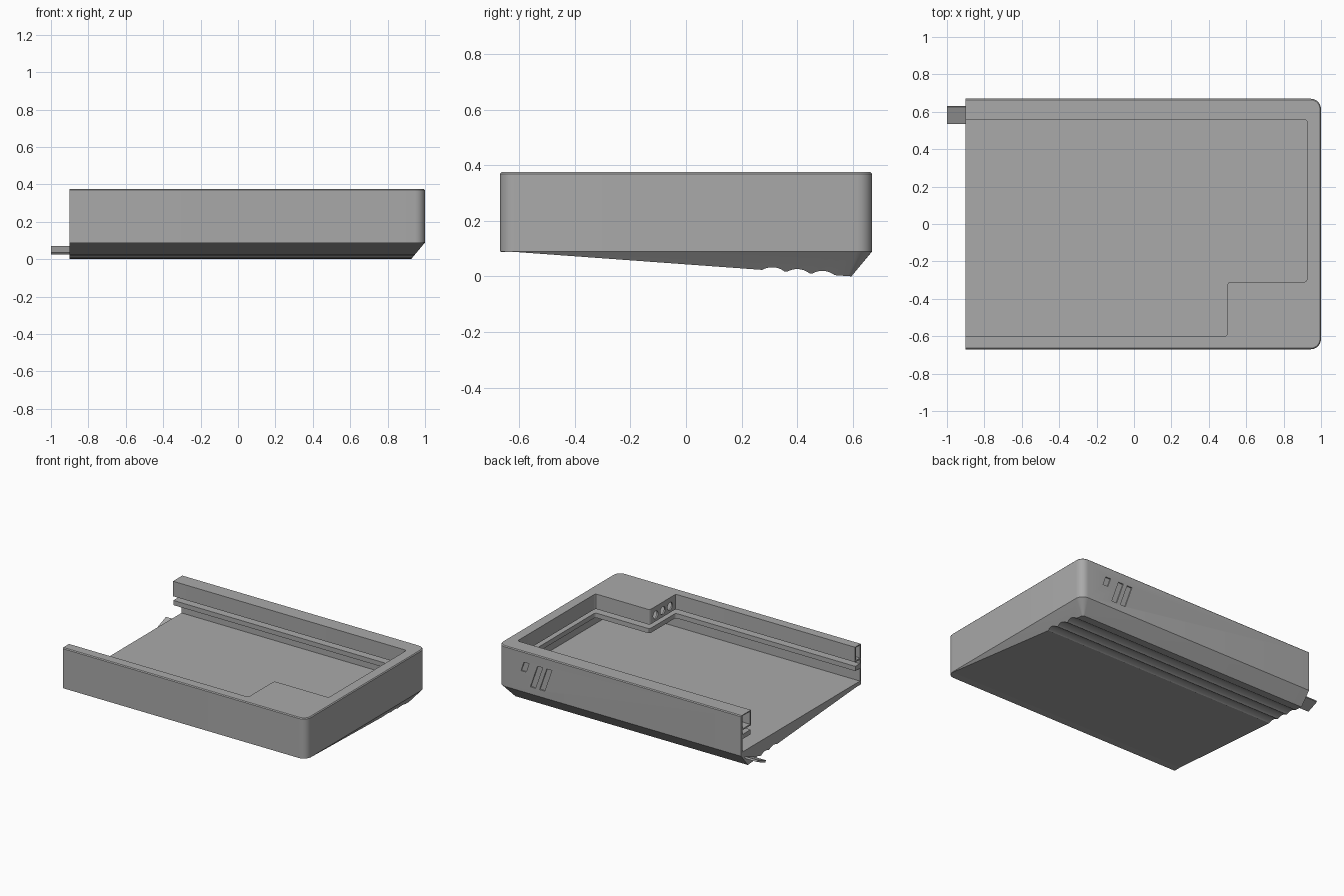
import bpy, bmesh, math
from mathutils import Vector

if "Cube" in bpy.data.objects:
    bpy.data.objects.remove(bpy.data.objects["Cube"])

grey = bpy.data.materials.new("plain_grey")
grey.use_nodes = True
grey.diffuse_color = (0.4, 0.4, 0.4, 1)
grey.node_tree.nodes["Principled BSDF"].inputs["Base Color"].default_value = (0.4, 0.4, 0.4, 1)

END, BACK, WALL = -0.9, 0.67, 0.015
RIM, TOP, FLOOR = 0.09, 0.375, 0.115


def rounded(points, radius, steps=6):
    """Open path with every inner right-angle corner filleted."""
    pts = [Vector(p) for p in points]
    out = [pts[0]]
    for prev, p, nxt in zip(pts, pts[1:], pts[2:]):
        a, b = (prev - p).normalized(), (nxt - p).normalized()
        c = p + radius * (a + b)
        for i in range(steps + 1):
            t = math.pi / 2 * i / steps
            out.append(c - radius * (b * math.cos(t) + a * math.sin(t)))
    return out + [pts[-1]]


def shell(d=0.0):
    """Outer outline, inset by d on its three closed sides."""
    y, x = BACK - d, 1 - d
    return rounded([(END, -y), (x, -y), (x, y), (END, y)], max(0.055 - d, 0.012))


def opening(d=0.0):
    """Outline of the top opening with the corner box, grown by d."""
    return rounded([(END, -0.6 - d), (0.5 + d, -0.6 - d), (0.5 + d, -0.31 - d),
                    (0.925 + d, -0.31 - d), (0.925 + d, 0.56 + d), (END, 0.56 + d)], 0.015, 3)


def finish(name, bm):
    bmesh.ops.recalc_face_normals(bm, faces=bm.faces)
    mesh = bpy.data.meshes.new(name)
    bm.to_mesh(mesh)
    bm.free()
    ob = bpy.data.objects.new(name, mesh)
    bpy.context.collection.objects.link(ob)
    mesh.materials.append(grey)
    return ob


def loft(name, lower, upper):
    """Solid between two matching loops of 3D points."""
    bm = bmesh.new()
    lo = [bm.verts.new(p) for p in lower]
    hi = [bm.verts.new(p) for p in upper]
    bm.faces.new(lo)
    bm.faces.new(hi)
    for i in range(len(lo)):
        j = (i + 1) % len(lo)
        bm.faces.new((lo[i], lo[j], hi[j], hi[i]))
    return finish(name, bm)


def ring(name, outer, inner, z0, z1, outer_top=None):
    """U-shaped band between two outlines, open at the -x end."""
    back = inner[::-1]
    return loft(name, [(p.x, p.y, z0) for p in outer + back],
                [(p.x, p.y, z1) for p in (outer_top or outer) + back])


def select_only(ob):
    bpy.ops.object.select_all(action='DESELECT')
    ob.select_set(True)
    bpy.context.view_layer.objects.active = ob


def cut(ob, cutters):
    for c in cutters:
        mod = ob.modifiers.new("cut", 'BOOLEAN')
        mod.operation, mod.solver, mod.object = 'DIFFERENCE', 'EXACT', c
        select_only(ob)
        bpy.ops.object.modifier_apply(modifier=mod.name)
        bpy.data.objects.remove(c)


def rod(y, z, radius, x0, x1, sides):
    """Cylinder along x, used as a cutter."""
    loop = [(y + radius * math.cos(2 * math.pi * i / sides),
             z + radius * math.sin(2 * math.pi * i / sides)) for i in range(sides)]
    return loft("cutter", [(x0, *p) for p in loop], [(x1, *p) for p in loop])


# Outer wall with three slanted recessed slots at the back
outer_wall = ring("outer_wall", shell(), shell(WALL), RIM, TOP - 0.006)
slots = []
for x, z0, z1 in [(0.80, 0.235, 0.30), (0.727, 0.14, 0.30), (0.655, 0.14, 0.30)]:
    s = x - 0.35 * (z1 - z0)
    quad = [(x - 0.02, z0), (x + 0.02, z0), (s + 0.02, z1), (s - 0.02, z1)]
    slots.append(loft("cutter", [(a, BACK - 0.008, b) for a, b in quad],
                      [(a, BACK + 0.05, b) for a, b in quad]))
cut(outer_wall, slots)

# Hollow top rim: cap, inner skirt and underside, and the board ledge below
inside = shell(WALL - 0.002)
rim_cap = ring("rim_cap", shell(), opening(), TOP - 0.006, TOP, shell(0.006))
rim_skirt = ring("rim_skirt", opening(0.01), opening(), 0.27, TOP - 0.003)
rim_underside = ring("rim_underside", inside, opening(0.002), 0.268, 0.278)
ledge = ring("ledge", inside, opening(0.004), 0.205, 0.238)

# Three round ports in the corner box
cut(rim_skirt, [rod(y, 0.315, 0.027, 0.45, 0.55, 24) for y in (-0.375, -0.455, -0.535)])

# Sloping base: tapered block sliced by the tilted underside
top_loop, low_loop = shell(), shell(0.075)
low_loop = [Vector((p.x, -BACK if p.y < 0 and p.x < 0 else p.y)) for p in low_loop]
base = loft("sloping_base", [(p.x, p.y, 0) for p in low_loop],
            [(p.x, p.y, RIM) for p in top_loop])
bm = bmesh.new()
bm.from_mesh(base.data)
geom = bm.verts[:] + bm.edges[:] + bm.faces[:]
bmesh.ops.bisect_plane(bm, geom=geom, plane_co=(0, 0.597, 0),
                       plane_no=(0, -RIM, -1.24), clear_outer=True)
bmesh.ops.holes_fill(bm, edges=[e for e in bm.edges if e.is_boundary], sides=0)
bmesh.ops.recalc_face_normals(bm, faces=bm.faces)
bm.to_mesh(base.data)
bm.free()

# Rounded grip grooves across the underside
cut(base, [rod(y, RIM * (0.597 - y) / 1.24 - 0.06, 0.072, -1.1, 1.1, 64)
           for y in (0.31, 0.40, 0.49)])

# Inner floor
floor_loop = shell(0.004)
inner_floor = loft("inner_floor", [(p.x, p.y, RIM - 0.002) for p in floor_loop],
                   [(p.x, p.y, FLOOR) for p in floor_loop])

# Tilted locking tab past the open end
tab = [(0.535, 0.037), (0.545, 0.025), (0.63, 0.06), (0.625, 0.072)]
locking_tab = loft("locking_tab", [(-1, *p) for p in tab], [(END + 0.05, *p) for p in tab])

for ob in (outer_wall, rim_cap, rim_skirt, rim_underside, ledge, base, inner_floor, locking_tab):
    select_only(ob)
    bpy.ops.object.shade_smooth_by_angle(angle=math.radians(30))
